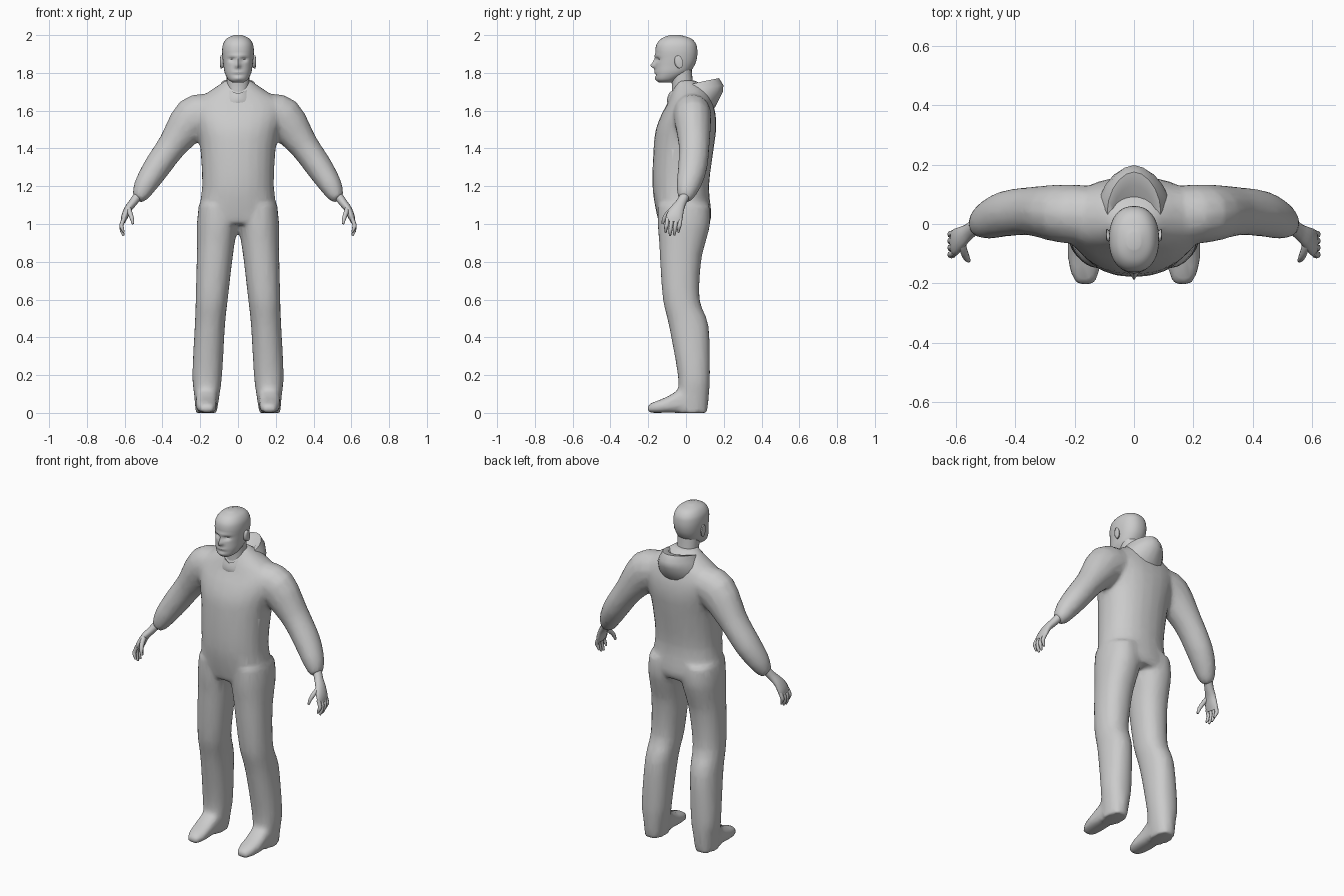
import bpy, bmesh, math
from mathutils import Vector

grey = bpy.data.materials.new("plain grey")
grey.diffuse_color = (0.6, 0.6, 0.6, 1)


def spline(rows, steps):
    """Catmull-Rom subdivision of a list of number rows."""
    if steps < 2:
        return rows
    out = []
    for i in range(len(rows) - 1):
        a, b, c, d = (rows[max(0, min(len(rows) - 1, i + k))] for k in (-1, 0, 1, 2))
        for s in range(steps):
            t = s / steps
            out.append([0.5 * (2 * q + (r - p) * t + (2 * p - 5 * q + 4 * r - w) * t * t
                               + (3 * q - p - 3 * r + w) * t ** 3)
                        for p, q, r, w in zip(a, b, c, d)])
    return out + [rows[-1]]


def loft(bm, rings):
    """Skin a list of point rings and cap both ends."""
    loops = [[bm.verts.new(p) for p in r] for r in rings]
    n = len(loops[0])
    faces = [bm.faces.new((a[i], a[(i + 1) % n], b[(i + 1) % n], b[i]))
             for a, b in zip(loops, loops[1:]) for i in range(n)]
    faces += [bm.faces.new(loops[0][::-1]), bm.faces.new(loops[-1])]
    bmesh.ops.recalc_face_normals(bm, faces=faces)


def oval(c, u, v, n=20, e=2.0):
    c, u, v = Vector(c), Vector(u), Vector(v)
    pts = []
    for i in range(n):
        a = math.tau * i / n
        k, s = math.cos(a), math.sin(a)
        pts.append(c + u * math.copysign(abs(k) ** (2 / e), k)
                   + v * math.copysign(abs(s) ** (2 / e), s))
    return pts


def column(bm, rows, steps=3, n=24, e=2.2):
    """Upright form; rows are z, x centre, x radius, y front, y back."""
    loft(bm, [oval((x, (f + b) / 2, z), (rx, 0, 0), (0, (b - f) / 2, 0), n, e)
              for z, x, rx, f, b in spline(rows, steps)])


def limb(bm, rows, side, steps=3, n=14):
    """Limb along a path; rows are x, y, z, in-plane radius, y radius."""
    rows = spline(rows, steps)
    pts = [Vector((side * r[0], r[1], r[2])) for r in rows]
    rings = []
    for i, r in enumerate(rows):
        d = pts[min(i + 1, len(pts) - 1)] - pts[max(i - 1, 0)]
        u = d.cross(Vector((0, 1, 0))).normalized()
        rings.append(oval(pts[i], u * r[3], d.cross(u).normalized() * r[4], n))
    loft(bm, rings)


def finish(name, bm, angle=60):
    me = bpy.data.meshes.new(name)
    bm.to_mesh(me)
    bm.free()
    ob = bpy.data.objects.new(name, me)
    bpy.context.collection.objects.link(ob)
    me.materials.append(grey)
    bpy.ops.object.select_all(action='DESELECT')
    ob.select_set(True)
    bpy.context.view_layer.objects.active = ob
    bpy.ops.object.shade_smooth_by_angle(angle=math.radians(angle))
    return ob


# Overall suit: torso, sleeves, trouser legs and feet fused into one skin
bm = bmesh.new()
column(bm, [(1.0, 0, .19, -.14, .12), (1.05, 0, .21, -.155, .135), (1.2, 0, .19, -.178, .122),
            (1.4, 0, .2, -.172, .147), (1.5, 0, .22, -.16, .16), (1.58, 0, .24, -.13, .157),
            (1.64, 0, .235, -.098, .142), (1.69, 0, .17, -.08, .125),
            (1.73, 0, .11, -.06, .09), (1.76, 0, .07, -.05, .05)])
for s in (1, -1):
    limb(bm, [(.15, .03, 1.59, .10, .10), (.235, .035, 1.56, .115, .1), (.345, .043, 1.42, .08, .083),
              (.43, .035, 1.3, .072, .078), (.485, .015, 1.215, .062, .067),
              (.515, 0, 1.16, .048, .05), (.535, -.01, 1.135, .032, .034)], s)
    column(bm, [(1.1, s * .108, .1, -.15, .125), (1.0, s * .109, .109, -.15, .128),
                (.9, s * .117, .1, -.142, .103), (.8, s * .125, .094, -.137, .08),
                (.6, s * .139, .085, -.122, .072), (.46, s * .149, .08, -.09, .12),
                (.2, s * .163, .079, -.043, .127), (.1, s * .165, .068, -.045, .122),
                (.0, s * .168, .056, -.05, .113)])
    # foot: rows are y, x centre, x radius, top height
    loft(bm, [oval((s * x, y, h / 2), (rx, 0, 0), (0, 0, h / 2), 20, 2.8)
              for y, x, rx, h in [(.1, .165, .045, .1), (.0, .165, .058, .15), (-.05, .167, .056, .115),
                                  (-.1, .168, .056, .085), (-.15, .166, .052, .065),
                                  (-.19, .164, .038, .05), (-.204, .162, .025, .035)]])
suit = finish("jumpsuit", bm, 70)
m = suit.modifiers.new("fuse", 'REMESH')
m.mode, m.voxel_size, m.use_smooth_shade = 'VOXEL', .013, True
m = suit.modifiers.new("soften", 'SMOOTH')
m.factor, m.iterations = .5, 5
m = suit.modifiers.new("simplify", 'DECIMATE')
m.ratio = .25

# Head, with face features pushed in and out of a smooth form
bm = bmesh.new()
column(bm, [(1.75, 0, .03, -.145, -.07), (1.765, 0, .052, -.158, -.045), (1.80, 0, .07, -.163, .015),
            (1.84, 0, .077, -.162, .045), (1.88, 0, .082, -.16, .058), (1.92, 0, .084, -.162, .06),
            (1.955, 0, .078, -.154, .052), (1.983, 0, .058, -.128, .025), (2.0, 0, .022, -.085, -.03)],
       5, 48, 2.25)
# x, z, x spread, z spread, forward push: nose, bridge, brow, eyes, lips, chin
features = [(0, 1.838, .012, .014, .026), (0, 1.862, .009, .016, .012), (0, 1.89, .05, .009, .006),
            (.032, 1.87, .015, .009, -.015), (-.032, 1.87, .015, .009, -.015),
            (0, 1.803, .025, .007, .006), (0, 1.789, .03, .005, -.005), (0, 1.77, .02, .01, .006)]
for v in bm.verts:
    if v.co.y < -.08:
        v.co.y -= sum(p * math.exp(-((v.co.x - x) / a) ** 2 - ((v.co.z - z) / b) ** 2)
                      for x, z, a, b, p in features)
finish("head", bm)

# Ears
bm = bmesh.new()
for s in (1, -1):
    loft(bm, [oval((s * x, y, 1.858), (0, r * .55, r * .15), (0, -r * .2, r), 14)
              for x, y, r in [(.07, -.05, .022), (.082, -.042, .033), (.092, -.036, .034), (.094, -.036, .026)]])
finish("ears", bm)

# Neck
bm = bmesh.new()
column(bm, [(1.6, 0, .07, -.07, .07), (1.68, 0, .062, -.075, .055),
            (1.74, 0, .06, -.075, .038), (1.82, 0, .06, -.085, .03)])
finish("neck", bm)

# Folded hood: rows are y front, y back, half width, z front, z back
bm = bmesh.new()
rings = []
for f, b, w, zf, zb in [(-.09, .10, .14, 1.62, 1.57), (-.10, .155, .138, 1.645, 1.62),
                        (-.10, .195, .122, 1.66, 1.70), (-.097, .198, .106, 1.675, 1.735),
                        (-.09, .175, .09, 1.69, 1.772), (-.08, .13, .074, 1.685, 1.762),
                        (-.07, .06, .06, 1.65, 1.70)]:
    ring = oval((0, (f + b) / 2, 0), (w, 0, 0), (0, (b - f) / 2, 0), 20, 1.85)
    for p in ring:
        p.z = zf + (zb - zf) * max(0, (p.y - f) / (b - f)) ** .6
    rings.append(ring)
loft(bm, rings)
finish("hood", bm, 50)

# Hands: palm, four fingers and a thumb
for s, label in ((1, "left"), (-1, "right")):
    bm = bmesh.new()
    limb(bm, [(.53, -.005, 1.15, .024, .026), (.555, -.025, 1.115, .022, .027), (.582, -.045, 1.08, .02, .036),
              (.6, -.06, 1.04, .018, .045), (.609, -.066, 1.01, .012, .042)], s)
    for y, tip in ((-.098, .955), (-.075, .937), (-.052, .94), (-.03, .955)):
        limb(bm, [(.603, y, 1.03, .011, .011), (.617, y - .004, .995, .011, .011),
                  (.614, y - .008, tip + .025, .01, .01), (.605, y - .01, tip, .005, .005)], s, 2, 8)
    limb(bm, [(.58, -.06, 1.085, .014, .016), (.572, -.092, 1.06, .013, .014),
              (.562, -.115, 1.03, .011, .011), (.556, -.124, 1.0, .006, .006)], s, 2, 8)
    finish(label + "_hand", bm)
